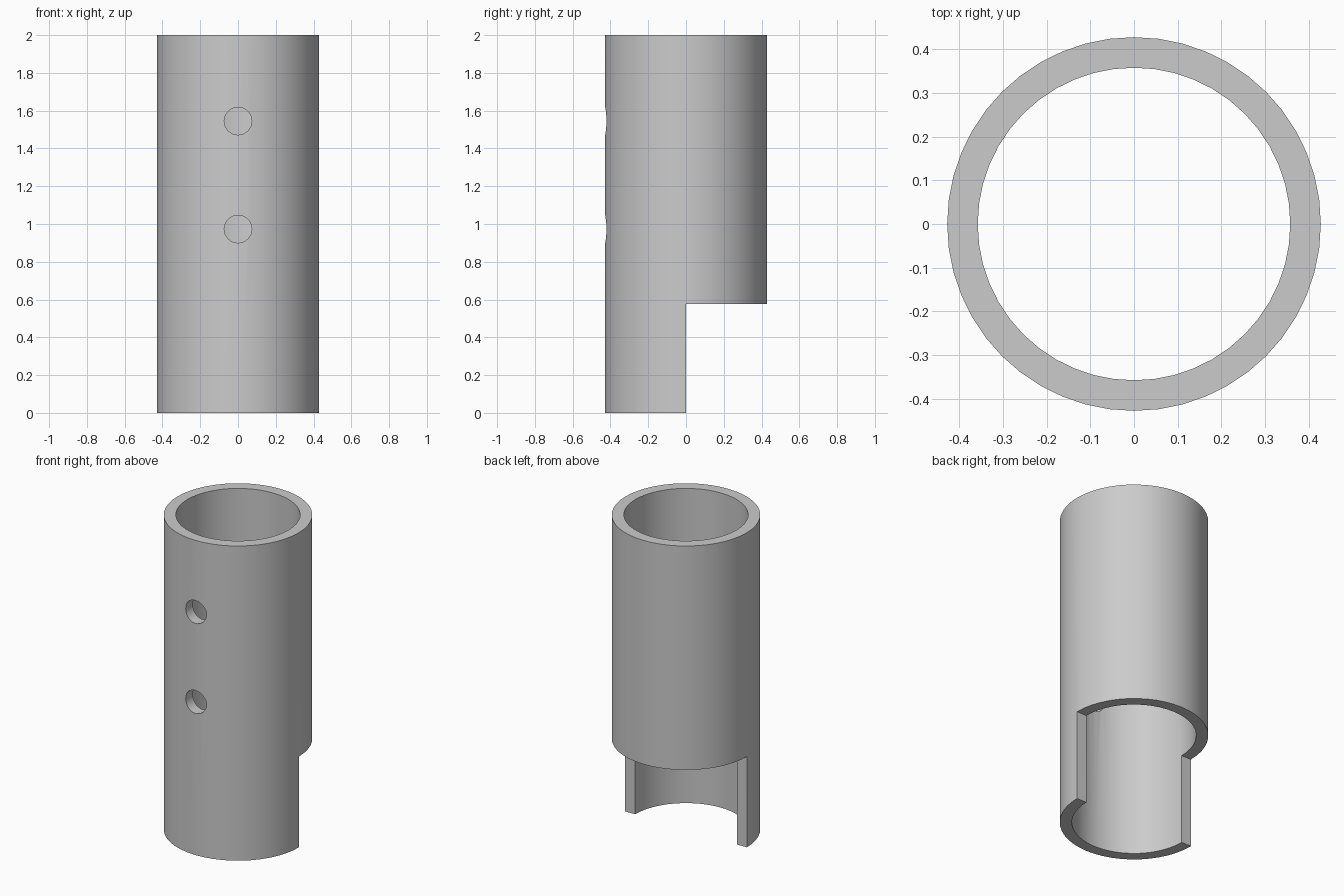
import bpy
import math

OUTER, INNER, HEIGHT, SIDES = 0.428, 0.358, 2.0, 48
NOTCH_TOP = 0.577
HOLE_RADIUS = 0.073
HOLE_HEIGHTS = (1.545, 0.973)

default = bpy.data.objects.get("Cube")
if default:
    bpy.data.objects.remove(default, do_unlink=True)

grey = bpy.data.materials.new("plain grey")
grey.use_nodes = True
colour = (0.6, 0.6, 0.6, 1)
grey.diffuse_color = colour
grey.node_tree.nodes["Principled BSDF"].inputs["Base Color"].default_value = colour


def cylinder(name, radius, depth, location, sides=SIDES, tilt=0):
    bpy.ops.mesh.primitive_cylinder_add(vertices=sides, radius=radius, depth=depth,
                                        location=location, rotation=(tilt, 0, 0))
    obj = bpy.context.object
    obj.name = name
    obj.data.materials.append(grey)
    return obj


def cut(target, cutter):
    mod = target.modifiers.new(cutter.name, "BOOLEAN")
    mod.operation = "DIFFERENCE"
    mod.solver = "EXACT"
    mod.object = cutter
    bpy.context.view_layer.objects.active = target
    bpy.ops.object.modifier_apply(modifier=mod.name)
    bpy.data.objects.remove(cutter, do_unlink=True)


# Tube with an open bore
tube = cylinder("tube", OUTER, HEIGHT, (0, 0, HEIGHT / 2))
cut(tube, cylinder("bore", INNER, HEIGHT + 0.2, (0, 0, HEIGHT / 2)))

# Notch removing the rear half of the lower end
bpy.ops.mesh.primitive_cube_add(size=1, location=(0, 0.5, NOTCH_TOP - 0.5))
notch = bpy.context.object
notch.name = "notch"
notch.scale = (2, 1, 1)
notch.data.materials.append(grey)
cut(tube, notch)

# Two round holes through the front wall
for z in HOLE_HEIGHTS:
    cut(tube, cylinder("hole", HOLE_RADIUS, 0.4, (0, -0.4, z), 32, math.pi / 2))

# Smooth walls with crisp rims
bpy.ops.object.select_all(action="DESELECT")
tube.select_set(True)
bpy.context.view_layer.objects.active = tube
bpy.ops.object.shade_smooth_by_angle(angle=math.radians(30))
